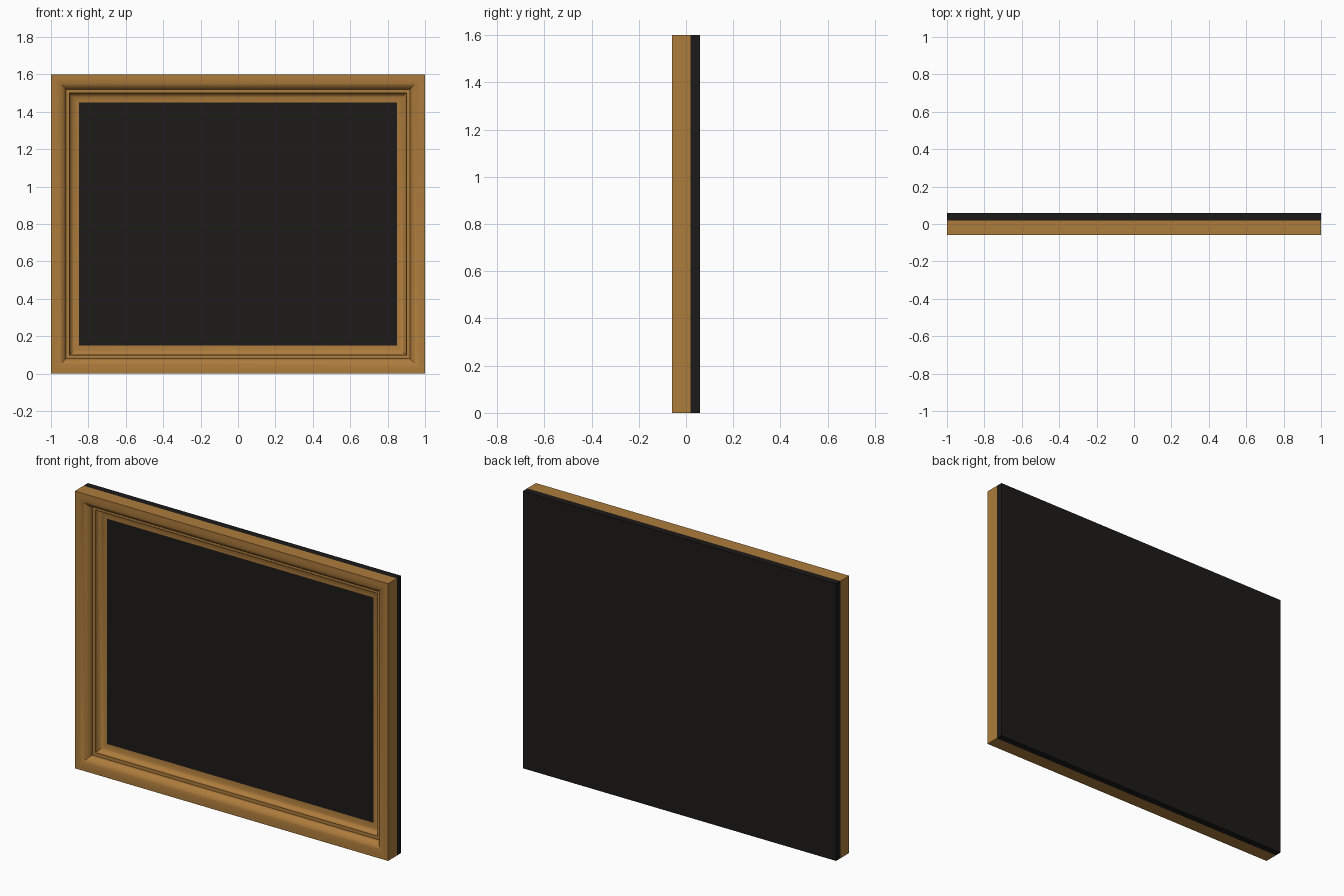
import bpy, bmesh, math

if "Cube" in bpy.data.objects:
    bpy.data.objects.remove(bpy.data.objects["Cube"])


def material(name, rgb):
    m = bpy.data.materials.new(name)
    m.diffuse_color = (*rgb, 1)
    m.use_nodes = True
    m.node_tree.nodes["Principled BSDF"].inputs["Base Color"].default_value = m.diffuse_color
    return m


wood = material("golden_wood", (0.42, 0.20, 0.045))
black = material("black_board", (0.012, 0.011, 0.010))


def new_object(name, bm, mat):
    bmesh.ops.recalc_face_normals(bm, faces=bm.faces[:])
    me = bpy.data.meshes.new(name)
    bm.to_mesh(me)
    bm.free()
    me.materials.append(mat)
    ob = bpy.data.objects.new(name, me)
    bpy.context.collection.objects.link(ob)
    return ob


def arc(i0, y0, di, dy, n=12):
    # convex quarter round: flat at the start, steep at the end
    return [(i0 + di * math.sin(t), y0 + dy * (1 - math.cos(t)))
            for t in (math.pi / 2 * k / n for k in range(n + 1))]


# moulding profile as (inset from outer edge, depth y)
profile = [(0, 0.02), (0, -0.06)]
profile += arc(0.02, -0.06, 0.06, 0.04)
profile += [(0.08, -0.015), (0.10, -0.015)]
profile += [(0.10 + 0.05 * (1 - math.cos(t)), -0.01 + 0.03 * math.sin(t))
            for t in (math.pi / 2 * k / 10 for k in range(11))]

# mitred frame: sweep the profile round the rectangle
bm = bmesh.new()
rings = []
for i, y in profile:
    rings.append([bm.verts.new((sx * (1 - i), y, 0.8 + sz * (0.8 - i)))
                  for sx, sz in ((-1, -1), (1, -1), (1, 1), (-1, 1))])
for a, b in zip(rings, rings[1:] + rings[:1]):
    for k in range(4):
        j = (k + 1) % 4
        bm.faces.new((a[k], a[j], b[j], b[k]))
frame = new_object("moulded_frame", bm, wood)
bpy.context.view_layer.objects.active = frame
frame.select_set(True)
bpy.ops.object.shade_smooth_by_angle(angle=math.radians(30))

# backing board filling the opening
bm = bmesh.new()
bmesh.ops.create_cube(bm, size=1)
for v in bm.verts:
    v.co = (v.co.x * 2, 0.04 + v.co.y * 0.04, 0.8 + v.co.z * 1.6)
new_object("backing_board", bm, black)
